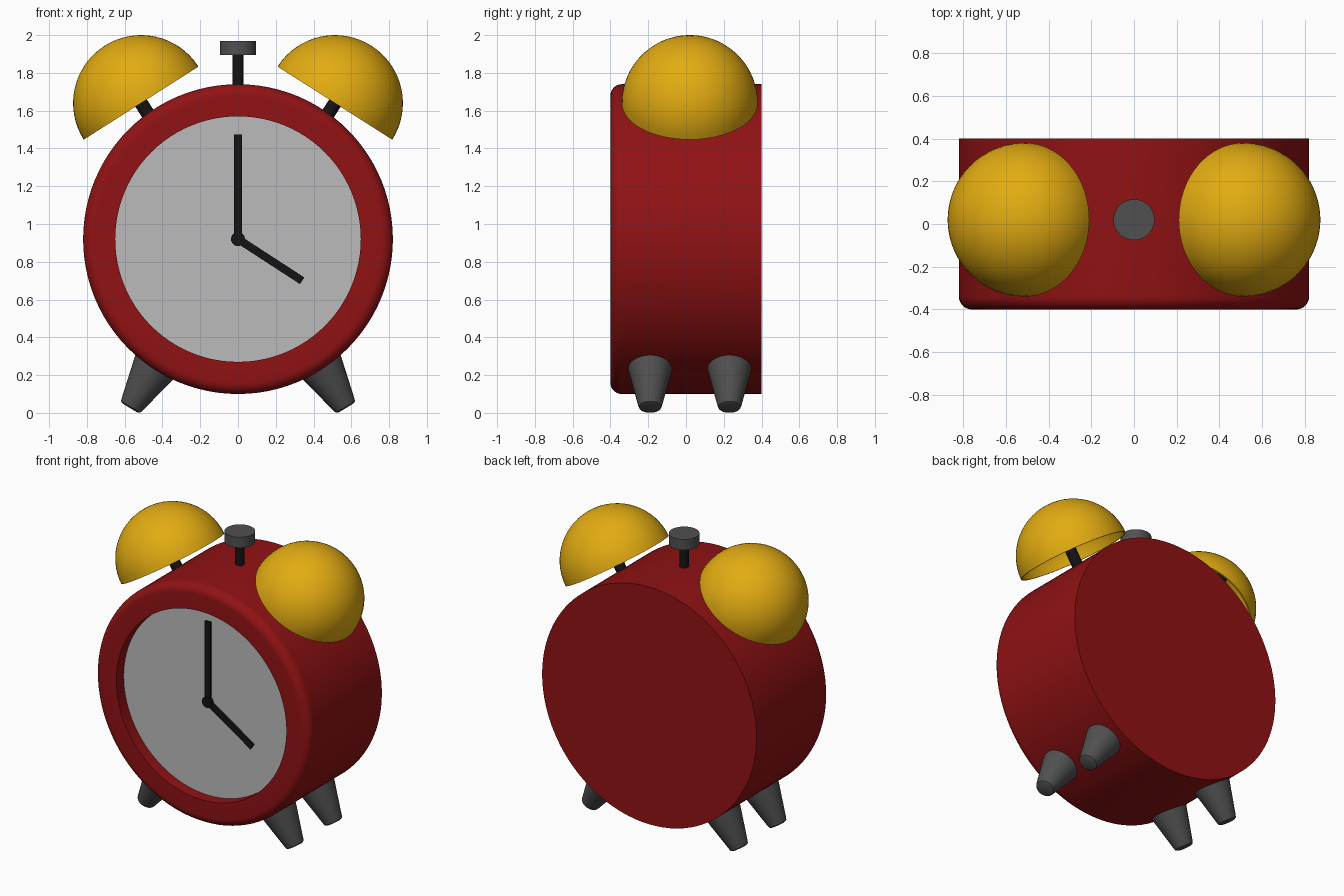
import bpy, bmesh, math
from mathutils import Vector, Matrix

if "Cube" in bpy.data.objects:
    bpy.data.objects.remove(bpy.data.objects["Cube"])

def material(name, r, g, b):
    m = bpy.data.materials.new(name)
    m.diffuse_color = (r, g, b, 1)
    m.use_nodes = True
    m.node_tree.nodes["Principled BSDF"].inputs["Base Color"].default_value = m.diffuse_color
    return m

RED = material("body red", 0.28, 0.006, 0.007)
YELLOW = material("bell yellow", 0.76, 0.41, 0.006)
PALE = material("dial pale grey", 0.5, 0.5, 0.5)
GREY = material("dark grey", 0.08, 0.08, 0.08)
BLACK = material("black", 0.007, 0.007, 0.007)

def finish(name, bm, mat, smooth=True):
    bmesh.ops.remove_doubles(bm, verts=bm.verts, dist=1e-5)
    bmesh.ops.recalc_face_normals(bm, faces=bm.faces)
    mesh = bpy.data.meshes.new(name)
    bm.to_mesh(mesh)
    bm.free()
    mesh.materials.append(mat)
    ob = bpy.data.objects.new(name, mesh)
    bpy.context.collection.objects.link(ob)
    if smooth:
        bpy.ops.object.select_all(action='DESELECT')
        ob.select_set(True)
        bpy.context.view_layer.objects.active = ob
        bpy.ops.object.shade_smooth_by_angle(angle=math.radians(35))
    return ob

def lathe(name, profile, origin, axis, mat, segs=48):
    """Turn (radius, height) points around an axis through origin."""
    bm = bmesh.new()
    rot = Vector((0, 0, 1)).rotation_difference(Vector(axis)).to_matrix()
    rings = []
    for r, h in profile:
        if r == 0:
            v = bm.verts.new(rot @ Vector((0, 0, h)) + Vector(origin))
            rings.append([v] * segs)
            continue
        ring = []
        for i in range(segs):
            a = 2 * math.pi * i / segs
            p = Vector((r * math.cos(a), r * math.sin(a), h))
            ring.append(bm.verts.new(rot @ p + Vector(origin)))
        rings.append(ring)
    for a, b in zip(rings, rings[1:]):
        for i in range(segs):
            j = (i + 1) % segs
            loop = list(dict.fromkeys((a[i], a[j], b[j], b[i])))
            bm.faces.new(loop)
    return finish(name, bm, mat)

def arc(cx, cy, r, start, end, n):
    pts = []
    for i in range(n + 1):
        a = math.radians(start + (end - start) * i / n)
        pts.append((cx + r * math.cos(a), cy + r * math.sin(a)))
    return pts

def rod(name, r, h0, h1, origin, axis, mat, segs=32):
    return lathe(name, [(0, h0), (r, h0), (r, h1), (0, h1)], origin, axis, mat, segs)

ZC = 0.92     # height of the case centre
YM = 0.02     # depth of bells, button and feet
FRONT = (0, -1, 0)

# Case: drum with rounded front rim and sunken front
case = [(0, -0.4), (0.82, -0.4)] + arc(0.76, 0.34, 0.06, 0, 90, 8)
case += [(0.65, 0.4), (0.65, 0.315), (0, 0.315)]
lathe("case", case, (0, 0, ZC), FRONT, RED, 96)

# Dial plate
rod("dial", 0.65, 0.315, 0.32, (0, 0, ZC), FRONT, PALE, 96)

# Hands and hub
def hand(name, length, degrees, depth):
    bm = bmesh.new()
    bmesh.ops.create_cube(bm, size=1)
    bmesh.ops.scale(bm, vec=(0.042, 0.015, length), verts=bm.verts)
    bmesh.ops.translate(bm, vec=(0, depth, length / 2), verts=bm.verts)
    m = Matrix.Translation((0, 0, ZC)) @ Matrix.Rotation(math.radians(degrees), 4, 'Y')
    bmesh.ops.transform(bm, matrix=m, verts=bm.verts)
    finish(name, bm, BLACK, False)

hand("minute_hand", 0.555, 0, -0.328)
hand("hour_hand", 0.405, 123, -0.328)
rod("hand_hub", 0.037, 0.32, 0.342, (0, 0, ZC), FRONT, BLACK)

# Top button on its stem
rod("button_stem", 0.03, 1.70, 1.90, (0, YM, 0), (0, 0, 1), BLACK)
rod("button", 0.096, 1.895, 1.968, (0, YM, 0), (0, 0, 1), GREY, 48)

for side, s in (("right", 1), ("left", -1)):
    # Hollow bell domes on slanted stems
    axis = Vector((s * 0.537, 0, 0.843)).normalized()
    centre = (s * 0.513, YM, 1.64)
    inner = arc(0, 0, 0.35, 90, 0, 16)
    outer = arc(0, 0, 0.36, 0, 90, 16)
    inner[0], outer[-1] = (0, 0.35), (0, 0.36)
    lathe(side + "_bell", inner + outer, centre, axis, YELLOW, 64)
    rod(side + "_bell_stem", 0.036, -0.14, 0.352, centre, axis, BLACK)

    # Tapered splayed feet, front and back
    down = Vector((s * math.sin(math.radians(31)), 0, -math.cos(math.radians(31))))
    foot = [(0, -0.31), (0.133, -0.31), (0.064, -0.02),
            (0.059, -0.006), (0.046, 0), (0, 0)]
    for end, y in (("front", -0.21), ("back", 0.21)):
        lathe(end + "_" + side + "_foot", foot, (s * 0.572, YM + y, 0.026), down, GREY, 32)
